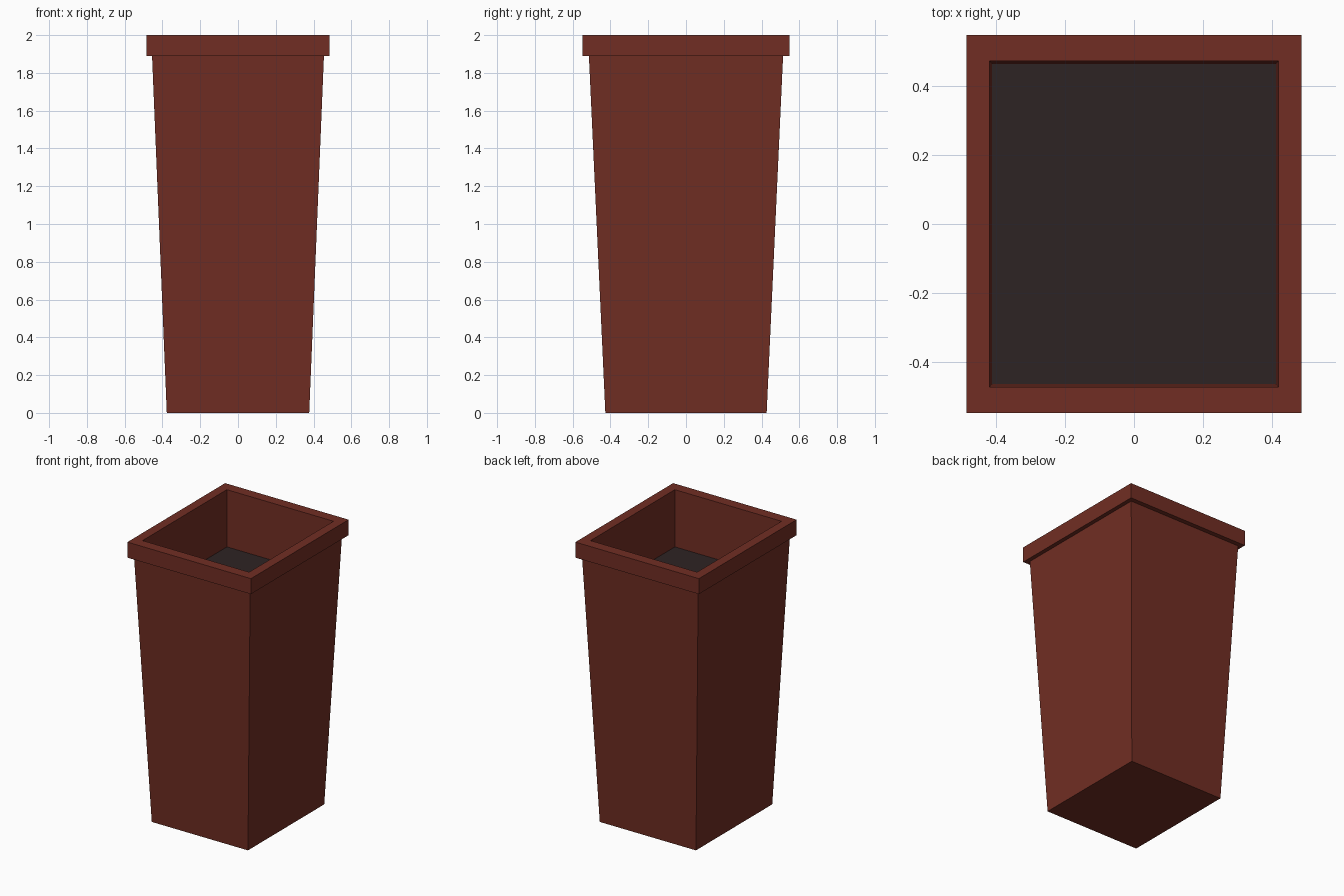
import bpy, bmesh

if "Cube" in bpy.data.objects:
    bpy.data.objects.remove(bpy.data.objects["Cube"])

def material(name, rgb):
    m = bpy.data.materials.new(name)
    m.diffuse_color = (*rgb, 1)
    m.use_nodes = True
    m.node_tree.nodes["Principled BSDF"].inputs["Base Color"].default_value = m.diffuse_color
    return m

terracotta = material("dark terracotta", (0.165, 0.027, 0.017))
soil_mat = material("dark soil", (0.027, 0.017, 0.017))

def add_loops(name, loops, mat, cap_start=False, cap_end=False):
    """Skin a stack of rectangles given as (half_x, half_y, z)."""
    bm = bmesh.new()
    rings = [[bm.verts.new((sx * hx, sy * hy, z))
              for sx, sy in ((-1, -1), (1, -1), (1, 1), (-1, 1))]
             for hx, hy, z in loops]
    for a, b in zip(rings, rings[1:]):
        for i in range(4):
            j = (i + 1) % 4
            bm.faces.new((a[i], a[j], b[j], b[i]))
    if cap_start:
        bm.faces.new(rings[0][::-1])
    if cap_end:
        bm.faces.new(rings[-1])
    mesh = bpy.data.meshes.new(name)
    bm.to_mesh(mesh)
    bm.free()
    mesh.materials.append(mat)
    obj = bpy.data.objects.new(name, mesh)
    bpy.context.collection.objects.link(obj)
    return obj

# Planter: tapered body, overhanging rim and inner walls down to the soil
add_loops("planter", [
    (0.377, 0.427, 0.0),
    (0.455, 0.514, 1.89),
    (0.484, 0.547, 1.89),
    (0.484, 0.547, 2.0),
    (0.418, 0.472, 2.0),
    (0.411, 0.463, 1.60),
], terracotta, cap_start=True)

# Soil surface
add_loops("soil", [(0.411, 0.463, 1.60)], soil_mat, cap_end=True)
